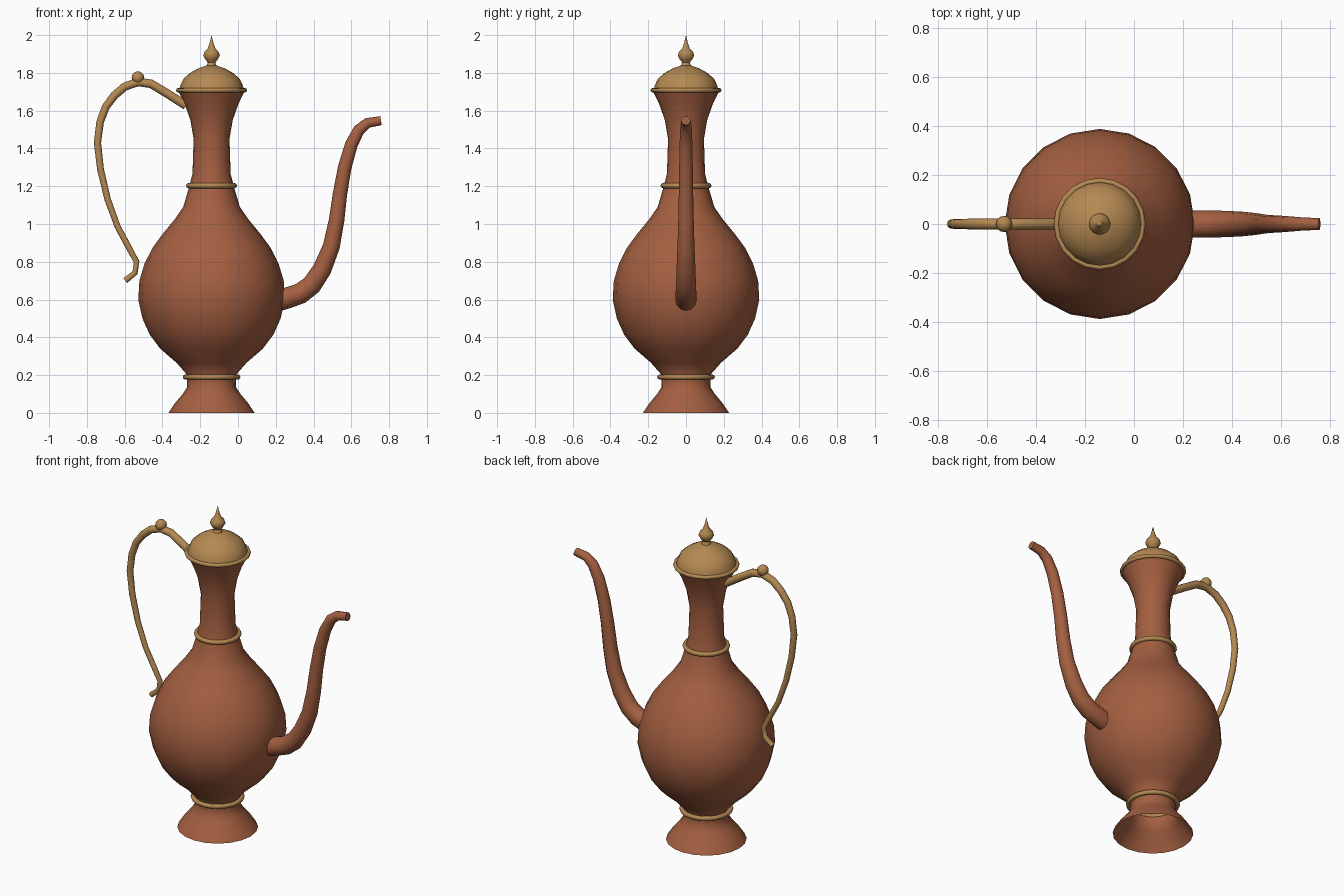
import bpy, bmesh, math
from mathutils import Vector

cube = bpy.data.objects.get("Cube")
if cube:
    bpy.data.objects.remove(cube, do_unlink=True)

AXIS_X = -0.14   # the vessel stands off-centre, between handle and spout
SIDES = 20


def make_material(name, rgb):
    mat = bpy.data.materials.new(name)
    mat.use_nodes = True
    color = (*rgb, 1.0)
    mat.diffuse_color = color
    bsdf = next(n for n in mat.node_tree.nodes if n.type == 'BSDF_PRINCIPLED')
    bsdf.inputs["Base Color"].default_value = color
    bsdf.inputs["Roughness"].default_value = 0.6
    return mat


clay = make_material("terracotta", (0.37, 0.115, 0.052))
brass = make_material("brass", (0.46, 0.25, 0.085))


def finish(bm, name, mat, angle=50):
    bmesh.ops.remove_doubles(bm, verts=bm.verts, dist=0.0005)
    bmesh.ops.recalc_face_normals(bm, faces=bm.faces)
    mesh = bpy.data.meshes.new(name)
    bm.to_mesh(mesh)
    bm.free()
    mesh.materials.append(mat)
    obj = bpy.data.objects.new(name, mesh)
    bpy.context.collection.objects.link(obj)
    bpy.ops.object.select_all(action='DESELECT')
    obj.select_set(True)
    bpy.context.view_layer.objects.active = obj
    bpy.ops.object.shade_smooth_by_angle(angle=math.radians(angle))
    return obj


def bridge(bm, a, b):
    n = len(a)
    for i in range(n):
        j = (i + 1) % n
        bm.faces.new((a[i], a[j], b[j], b[i]))


def lathe(name, profile, mat):
    """Turn a (radius, height) profile around the vessel axis."""
    bm = bmesh.new()
    rings = []
    for r, z in profile:
        turns = [math.tau * i / SIDES for i in range(SIDES)]
        rings.append([bm.verts.new((AXIS_X + r * math.cos(t), r * math.sin(t), z))
                      for t in turns])
    for a, b in zip(rings, rings[1:]):
        bridge(bm, a, b)
    return finish(bm, name, mat)


def band(name, radius, z, thick, mat):
    """Round ring around the vessel axis."""
    steps = [math.tau * i / 8 for i in range(9)]
    return lathe(name, [(radius + thick * math.cos(t), z + thick * math.sin(t))
                        for t in steps], mat)


def tube(name, path, mat, sides=12):
    """Capped tapering tube through (x, z, radius) stations in the y = 0 plane."""
    bm = bmesh.new()
    pts = [Vector((x, 0, z)) for x, z, r in path]
    rings = []
    for i, p in enumerate(pts):
        before = (p - pts[i - 1]).normalized() if i else Vector()
        after = (pts[i + 1] - p).normalized() if i + 1 < len(pts) else Vector()
        tangent = (before + after).normalized()
        normal = Vector((-tangent.z, 0, tangent.x))
        ring = []
        for k in range(sides):
            t = math.tau * k / sides
            offset = normal * math.cos(t) + Vector((0, 1, 0)) * math.sin(t)
            ring.append(bm.verts.new(p + offset * path[i][2]))
        rings.append(ring)
    for a, b in zip(rings, rings[1:]):
        bridge(bm, a, b)
    bm.faces.new(rings[0])
    bm.faces.new(rings[-1])
    return finish(bm, name, mat)


# Vessel: open foot, round belly and flared neck
lathe("body", [
    (0.228, 0), (0.195, 0.05), (0.153, 0.1), (0.13, 0.135), (0.128, 0.2),
    (0.185, 0.265), (0.272, 0.34), (0.328, 0.415), (0.366, 0.5), (0.388, 0.6),
    (0.382, 0.7), (0.355, 0.79), (0.312, 0.875), (0.259, 0.947), (0.195, 1.025),
    (0.15, 1.09), (0.122, 1.185), (0.101, 1.265), (0.095, 1.45), (0.112, 1.55),
    (0.142, 1.635), (0.176, 1.705)], clay)

# Brass rings
band("foot_ring", 0.139, 0.19, 0.014, brass)
band("neck_ring", 0.121, 1.203, 0.014, brass)
band("lid_ring", 0.176, 1.708, 0.012, brass)

# Lid and finial
lathe("lid", [(0, 1.708), (0.172, 1.708), (0.165, 1.735), (0.148, 1.77),
              (0.113, 1.8), (0.072, 1.823), (0.03, 1.838), (0, 1.842)], brass)
lathe("finial", [(0.03, 1.83), (0.02, 1.855), (0.034, 1.873), (0.044, 1.892),
                 (0.037, 1.912), (0.02, 1.93), (0.011, 1.955), (0, 2.0)], brass)

# Handle with its knob
tube("handle", [
    (-0.275, 1.627, 0.023), (-0.37, 1.688, 0.023), (-0.46, 1.742, 0.023),
    (-0.53, 1.752, 0.023), (-0.6, 1.727, 0.022), (-0.655, 1.68, 0.022),
    (-0.7, 1.62, 0.021), (-0.73, 1.54, 0.02), (-0.744, 1.43, 0.019),
    (-0.728, 1.29, 0.018), (-0.69, 1.13, 0.017), (-0.637, 0.985, 0.016),
    (-0.575, 0.87, 0.016), (-0.537, 0.8, 0.015), (-0.545, 0.742, 0.015),
    (-0.597, 0.7, 0.016)], brass)

knob = bmesh.new()
bmesh.ops.create_uvsphere(knob, u_segments=16, v_segments=10, radius=0.033)
bmesh.ops.translate(knob, verts=knob.verts, vec=(-0.53, 0, 1.775))
finish(knob, "handle_knob", brass)

# Spout
tube("spout", [
    (0.2, 0.59, 0.056), (0.26, 0.608, 0.056), (0.33, 0.632, 0.055),
    (0.39, 0.677, 0.053), (0.445, 0.76, 0.05), (0.494, 0.88, 0.045),
    (0.522, 1.02, 0.041), (0.54, 1.16, 0.038), (0.565, 1.3, 0.036),
    (0.6, 1.42, 0.034), (0.64, 1.498, 0.031), (0.685, 1.535, 0.027),
    (0.757, 1.547, 0.024)], clay)
